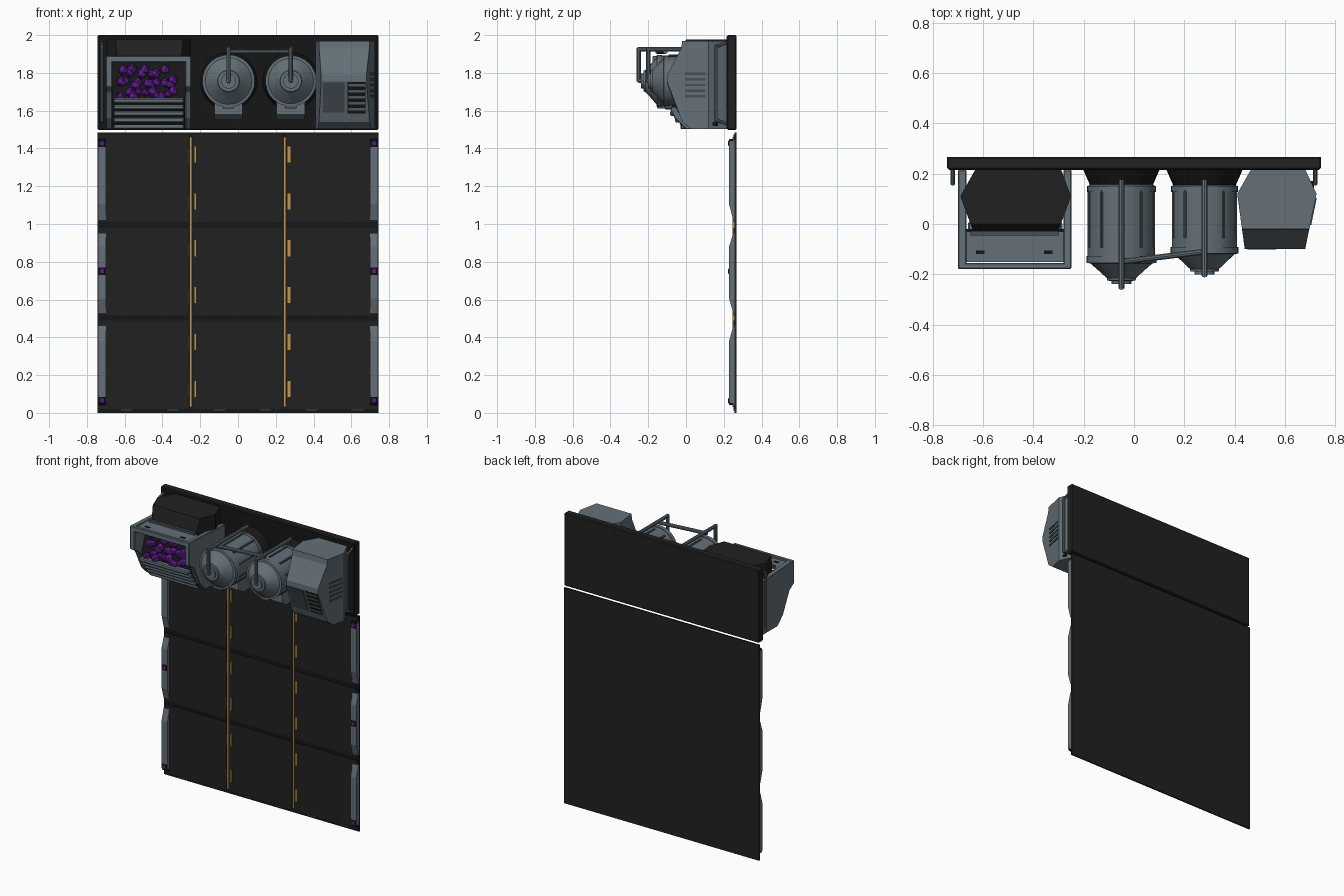
import bpy, bmesh, math, random
from mathutils import Vector

if "Cube" in bpy.data.objects:
    bpy.data.objects.remove(bpy.data.objects["Cube"])
random.seed(4)

def material(name, rgb):
    m = bpy.data.materials.new(name)
    m.diffuse_color = (*rgb, 1)
    m.use_nodes = True
    m.node_tree.nodes["Principled BSDF"].inputs["Base Color"].default_value = m.diffuse_color
    return m

DARK = material("charcoal", (0.015, 0.015, 0.015))
BLACK = material("black", (0.008, 0.008, 0.008))
GREY = material("blue_grey", (0.125, 0.16, 0.185))
MID = material("dark_grey", (0.06, 0.077, 0.09))
GOLD = material("amber", (0.55, 0.30, 0.075))
PURPLE = material("purple", (0.12, 0.012, 0.29))

def finish(bm, name, mat, bevel=0, smooth=False):
    bmesh.ops.recalc_face_normals(bm, faces=bm.faces)
    me = bpy.data.meshes.new(name)
    bm.to_mesh(me)
    bm.free()
    me.materials.append(mat)
    ob = bpy.data.objects.new(name, me)
    bpy.context.collection.objects.link(ob)
    if bevel:
        mod = ob.modifiers.new("bevel", 'BEVEL')
        mod.width, mod.segments = bevel, 1
    if smooth:
        bpy.context.view_layer.objects.active = ob
        ob.select_set(True)
        bpy.ops.object.shade_smooth_by_angle(angle=math.radians(35))
        ob.select_set(False)
    return ob

def prism(name, yz, x0, x1, mat, cuts=(), bevel=0):
    """Side profile pulled along x; cuts are plan-view lines (ax, ay, bx, by) keeping the left side."""
    bm = bmesh.new()
    a = [bm.verts.new((x0, y, z)) for y, z in yz]
    b = [bm.verts.new((x1, y, z)) for y, z in yz]
    bm.faces.new(a)
    bm.faces.new(b[::-1])
    n = len(yz)
    for i in range(n):
        bm.faces.new((a[i], b[i], b[(i + 1) % n], a[(i + 1) % n]))
    for ax, ay, bx, by in cuts:
        geom = bm.verts[:] + bm.edges[:] + bm.faces[:]
        r = bmesh.ops.bisect_plane(bm, geom=geom, plane_co=(ax, ay, 0),
                                   plane_no=(by - ay, ax - bx, 0), clear_outer=True)
        edges = [e for e in r["geom_cut"] if isinstance(e, bmesh.types.BMEdge)]
        bmesh.ops.holes_fill(bm, edges=edges, sides=0)
    return finish(bm, name, mat, bevel)

def box(name, x0, x1, y0, y1, z0, z1, mat, bevel=0):
    return prism(name, [(y0, z0), (y1, z0), (y1, z1), (y0, z1)], x0, x1, mat, (), bevel)

def lathe(name, x, z, prof, mat, n=32):
    """Profile of (radius, y) spun round an axis along y."""
    bm = bmesh.new()
    rings = [[bm.verts.new((x + r * math.cos(2 * math.pi * i / n), y, z + r * math.sin(2 * math.pi * i / n)))
              for i in range(n)] for r, y in prof]
    for p, q in zip(rings, rings[1:]):
        for i in range(n):
            bm.faces.new((p[i], p[(i + 1) % n], q[(i + 1) % n], q[i]))
    bm.faces.new(rings[0])
    bm.faces.new(rings[-1])
    return finish(bm, name, mat, 0, True)

def rod(name, pts, r, mat, n=10):
    """Round bars joining the points."""
    bm = bmesh.new()
    for p, q in zip(pts, pts[1:]):
        p, q = Vector(p), Vector(q)
        d = q - p
        mtx = d.to_track_quat('Z', 'Y').to_matrix().to_4x4()
        mtx.translation = (p + q) / 2
        bmesh.ops.create_cone(bm, cap_ends=True, segments=n, radius1=r, radius2=r,
                              depth=d.length + r, matrix=mtx)
    return finish(bm, name, mat, 0, True)

# Wall slab with nine panels
box("wall_slab", -0.743, 0.743, 0.257, 0.267, 0, 1.485, DARK)
box("wall_face", -0.74, 0.74, 0.2555, 0.257, 0.005, 1.48, BLACK)
XS = [(-0.735, -0.262), (-0.24, 0.235), (0.258, 0.735)]
ZS = [(0.02, 0.488), (0.515, 0.98), (1.01, 1.475)]
for x0, x1 in XS:
    for z0, z1 in ZS:
        box("wall_panel", x0, x1, 0.251, 0.256, z0, z1, DARK)

# Amber light strips and dashes
for x in (-0.25, 0.247):
    box("light_strip", x - 0.006, x + 0.006, 0.247, 0.256, 0.03, 1.46, GOLD)
for k in range(6):
    z = 0.085 + 0.248 * k
    box("light_dash", 0.263, 0.278, 0.247, 0.252, z, z + 0.085, GOLD)
    box("light_dash", -0.23, -0.223, 0.247, 0.252, z, z + 0.085, GOLD)
    box("edge_tick", -0.265, -0.261, 0.249, 0.256, z, z + 0.07, MID)
    x = -0.62 + 0.245 * k
    box("bottom_tick", x, x + 0.06, 0.249, 0.256, 0.013, 0.018, MID)

# Grey side guards with tapered ends, and purple lamps
GUARDS = [(0.05, 0.05, 0.38, 0.46), (0.53, 0.60, 0.88, 0.95), (1.02, 1.10, 1.44, 1.44)]
for s in (-1, 1):
    xa, xb = sorted((s * 0.698, s * 0.742))
    for z0, z1, z2, z3 in GUARDS:
        prism("side_guard", [(0.257, z0 - 0.01), (0.25, z0), (0.228, z1 + 0.005),
                             (0.228, z2), (0.25, z3), (0.257, z3 + 0.005)], xa, xb, GREY)
    for z in (0.065, 0.75, 1.427):
        box("lamp_housing", s * 0.72 - 0.021, s * 0.72 + 0.021, 0.227, 0.25, z - 0.023, z + 0.023, BLACK, 0.004)
        box("lamp", s * 0.72 - 0.014, s * 0.72 + 0.014, 0.223, 0.23, z - 0.014, z + 0.014, PURPLE, 0.003)

# Header block
box("header_block", -0.743, 0.743, 0.217, 0.267, 1.498, 2.0, DARK, 0.006)
box("header_face", -0.735, 0.735, 0.214, 0.218, 1.506, 1.992, BLACK)
for s in (-1, 1):
    x = s * 0.72
    rod("grab_rail", [(x, 0.216, 1.96), (x, 0.16, 1.94), (x, 0.16, 1.55), (x, 0.216, 1.53)], 0.008, GREY, 8)

# Tanks with collar, ribs, bracket and feed pipe
for x, r, dy, tip in ((-0.05, 0.134, 0, -0.25), (0.28, 0.13, 0.037, -0.20)):
    z = 1.757
    lathe("tank_collar", x, z, [(0.152, 0.217), (0.125, 0.155)], BLACK)
    f = -0.13 + dy
    lathe("tank_body", x, z, [(r - 0.015, 0.162), (r, 0.15), (r, f)], GREY)
    lathe("tank_flange", x, z, [(r + 0.005, f + 0.002), (r + 0.005, f - 0.024), (r - 0.006, f - 0.026)], GREY)
    lathe("tank_nose", x, z, [(r - 0.008, f - 0.024), (0.085, f - 0.06), (0.058, f - 0.085),
                              (0.056, f - 0.095), (0.04, f - 0.096), (0.04, f - 0.108)], GREY)
    lathe("tank_band", x, z, [(r + 0.003, 0.15), (r + 0.003, 0.128)], GREY)
    for k in range(10):
        a = math.radians(18 + 36 * k)
        px, pz = x + r * math.cos(a), z + r * math.sin(a)
        rod("tank_rib", [(px, 0.13, pz), (px, f + 0.04, pz)], 0.007, MID, 6)
    prism("tank_bracket", [(0.217, 1.55), (0.02, 1.55), (-0.03, 1.58), (-0.03, 1.66), (0.217, 1.66)],
          x - 0.075, x + 0.075, GREY)
    box("tank_clasp", x - 0.03, x + 0.03, f - 0.02, f + 0.02, 1.612, 1.63, MID)
    rod("feed_pipe", [(x, 0.17, 1.925), (x, tip, 1.925), (x, tip, 1.76), (x, f - 0.1, 1.757)], 0.012, GREY)
    rod("pipe_stand", [(x, 0.15, 1.925), (x, 0.15, 1.86)], 0.01, GREY)
rod("cross_pipe", [(-0.05, -0.15, 1.912), (0.28, -0.11, 1.912)], 0.012, GREY)

# Right machine housing with vents
prism("machine_housing", [(0.217, 1.968), (-0.02, 1.968), (-0.025, 1.93), (-0.10, 1.79), (-0.10, 1.755),
                          (-0.02, 1.54), (0.03, 1.502), (0.217, 1.502)], 0.405, 0.73, GREY,
      [(0.41, 0.12, 0.44, -0.10), (0.465, 0.217, 0.41, 0.12),
       (0.68, -0.10, 0.725, 0.12), (0.725, 0.12, 0.68, 0.217)])

def face_y(z):
    return -0.10 + (1.755 - z) * 0.08 / 0.215

def sloped(name, x0, x1, z0, z1, out, mat):
    a, b = face_y(z0), face_y(z1)
    prism(name, [(a + 0.01, z0), (a - out, z0), (b - out, z1), (b + 0.01, z1)], x0, x1, mat)

sloped("vent_recess", 0.58, 0.675, 1.585, 1.752, 0.001, BLACK)
for k in range(5):
    sloped("vent_slat", 0.585, 0.672, 1.60 + 0.032 * k, 1.613 + 0.032 * k, 0.005, GREY)
sloped("access_panel", 0.45, 0.565, 1.59, 1.75, 0.004, MID)
for k in range(5):  # side louvres follow the slanted side
    z = 1.67 + 0.03 * k
    bar = box("side_louvre", -0.004, 0.004, -0.055, 0.055, z, z + 0.012, MID)
    bar.rotation_euler[2] = -math.atan2(0.045, 0.22)
    bar.location = (0.711, 0.05, 0)
box("side_latch", 0.69, 0.715, 0.11, 0.17, 1.52, 1.54, BLACK)

# Dark hopper housing
prism("hopper_housing", [(0.217, 1.978), (0.0, 1.978), (-0.025, 1.89), (-0.025, 1.52), (0.0, 1.505), (0.217, 1.505)],
      -0.695, -0.245, DARK,
      [(-0.69, 0.11, -0.64, -0.025), (-0.63, 0.217, -0.69, 0.11),
       (-0.30, -0.025, -0.25, 0.11), (-0.25, 0.11, -0.29, 0.217)])

# Ore bin: side plates, visor, rim, slats
SIDE = [(0.215, 1.87), (-0.178, 1.89), (-0.178, 1.73), (-0.13, 1.70), (-0.06, 1.56), (0.0, 1.502), (0.215, 1.502)]
for x0, x1 in ((-0.70, -0.665), (-0.28, -0.248)):
    prism("bin_side", SIDE, x0, x1, GREY, (), 0.004)
box("bin_visor", -0.67, -0.275, -0.15, -0.03, 1.868, 1.878, GREY)
box("bin_rim", -0.70, -0.248, -0.178, -0.155, 1.855, 1.89, GREY, 0.004)
box("bin_back_bar", -0.65, -0.30, -0.045, -0.028, 1.875, 1.893, MID)
for x in (-0.61, -0.34):
    box("visor_slot", x - 0.017, x + 0.017, -0.12, -0.105, 1.876, 1.881, BLACK)
prism("bin_bed", [(-0.02, 1.86), (-0.035, 1.86), (-0.11, 1.66), (-0.02, 1.51)], -0.665, -0.28, BLACK)
for k in range(5):
    z, y = 1.517 + 0.034 * k, -0.012 - 0.027 * k
    box("bin_slat", -0.66, -0.285, y - 0.018, y + 0.02, z - 0.014, z + 0.013, GREY, 0.006)

# Purple ore lumps
bm = bmesh.new()
for k in range(28):
    x = -0.625 + 0.31 * (k % 10 + random.random() * 0.8) / 10
    z = 1.69 + 0.058 * (k // 10) + random.uniform(-0.015, 0.015)
    y = -0.11 + (z - 1.66) * 0.375 - 0.008
    new = bmesh.ops.create_icosphere(bm, subdivisions=1, radius=random.uniform(0.022, 0.03))["verts"]
    for v in new:
        v.co = v.co * random.uniform(0.85, 1.12) + Vector((x, y, z))
finish(bm, "ore_lumps", PURPLE)
